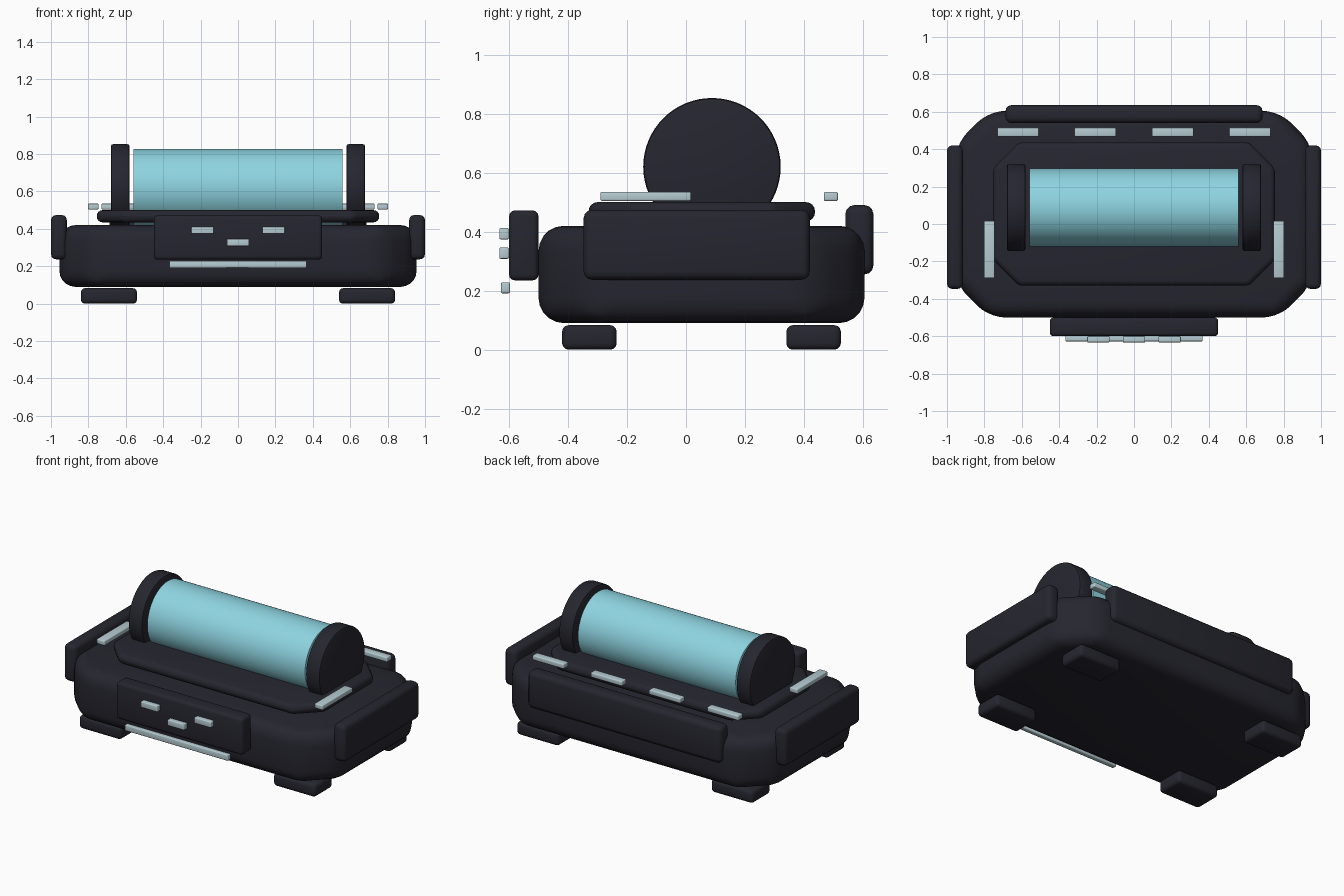
import bpy, bmesh, math

if "Cube" in bpy.data.objects:
    bpy.data.objects.remove(bpy.data.objects["Cube"])


def material(name, rgb):
    m = bpy.data.materials.new(name)
    m.diffuse_color = (*rgb, 1)
    m.use_nodes = True
    m.node_tree.nodes["Principled BSDF"].inputs["Base Color"].default_value = m.diffuse_color
    return m


DARK = material("dark casing", (0.019, 0.019, 0.029))
CYAN = material("cyan glass", (0.27, 0.66, 0.75))
PALE = material("pale trim", (0.46, 0.60, 0.64))


def finish(bm, name, mat, bevel, segments):
    """Round the hard edges, then make a smooth-shaded object."""
    bm.normal_update()
    if bevel:
        edges = [e for e in bm.edges if e.calc_face_angle(0) > math.radians(25)]
        bmesh.ops.bevel(bm, geom=edges, offset=bevel, segments=segments,
                        profile=0.5, affect='EDGES', clamp_overlap=True)
    bmesh.ops.recalc_face_normals(bm, faces=bm.faces)
    me = bpy.data.meshes.new(name)
    bm.to_mesh(me)
    bm.free()
    me.materials.append(mat)
    ob = bpy.data.objects.new(name, me)
    bpy.context.collection.objects.link(ob)
    bpy.ops.object.select_all(action='DESELECT')
    ob.select_set(True)
    bpy.context.view_layer.objects.active = ob
    bpy.ops.object.shade_smooth_by_angle(angle=math.radians(35))
    return ob


def block(name, mat, xs, ys, zs, bevel=0.0, chamfer=0.0, segments=3):
    """Box between limits; chamfer cuts its four upright corners."""
    (x0, x1), (y0, y1), (z0, z1), c = xs, ys, zs, chamfer
    if c:
        outline = [(x0 + c, y0), (x1 - c, y0), (x1, y0 + c), (x1, y1 - c),
                   (x1 - c, y1), (x0 + c, y1), (x0, y1 - c), (x0, y0 + c)]
    else:
        outline = [(x0, y0), (x1, y0), (x1, y1), (x0, y1)]
    bm = bmesh.new()
    low = bm.faces.new([bm.verts.new((x, y, z0)) for x, y in outline])
    grown = bmesh.ops.extrude_face_region(bm, geom=[low], use_keep_orig=True)
    for v in grown["geom"]:
        if isinstance(v, bmesh.types.BMVert):
            v.co.z = z1
    bmesh.ops.recalc_face_normals(bm, faces=bm.faces)
    return finish(bm, name, mat, bevel, segments)


def drum(name, mat, x0, x1, radius, bevel=0.0):
    """Cylinder lying along x on the roller axis."""
    bm = bmesh.new()
    bmesh.ops.create_cone(bm, cap_ends=True, segments=64, radius1=radius,
                          radius2=radius, depth=x1 - x0)
    for v in bm.verts:
        x, y, z = v.co
        v.co = ((x0 + x1) / 2 + z, 0.088 + y, 0.62 + x)
    bmesh.ops.recalc_face_normals(bm, faces=bm.faces)
    return finish(bm, name, mat, bevel, 2)


# Main casing and raised deck
block("body", DARK, (-0.955, 0.955), (-0.5, 0.605), (0.09, 0.42), 0.085, 0.18, 5)
block("deck", DARK, (-0.755, 0.755), (-0.33, 0.437), (0.435, 0.5), 0.03, 0.14, 4)

# Glass roller with end discs
drum("glass_roller", CYAN, -0.56, 0.56, 0.208)

# Front and back panels
block("front_panel", DARK, (-0.45, 0.45), (-0.6, -0.5), (0.235, 0.472), 0.02)
block("back_panel", DARK, (-0.687, 0.687), (0.54, 0.635), (0.255, 0.49), 0.03)

# Front trim
block("front_bar", PALE, (-0.367, 0.367), (-0.627, -0.597), (0.191, 0.228), 0.005)
for i, (x, z) in enumerate([(-0.19, 0.393), (0, 0.327), (0.19, 0.393)]):
    block(f"front_button_{i}", PALE, (x - 0.06, x + 0.06), (-0.633, -0.6),
          (z - 0.019, z + 0.019), 0.005)

# Row of markers along the back of the top
for i, x in enumerate((-0.62, -0.207, 0.207, 0.62)):
    block(f"top_marker_{i}", PALE, (x - 0.111, x + 0.111), (0.467, 0.515),
          (0.504, 0.535), 0.006)

# Parts repeated left and right
for side, s in (("left", -1), ("right", 1)):
    def span(a, b):
        return tuple(sorted((s * a, s * b)))

    drum(f"{side}_end_disc", DARK, *span(0.58, 0.68), 0.233, 0.012)
    block(f"{side}_side_panel", DARK, span(0.915, 1.0), (-0.347, 0.42),
          (0.237, 0.474), 0.028)
    block(f"{side}_top_strip", PALE, span(0.745, 0.803), (-0.29, 0.017),
          (0.504, 0.535), 0.006)
    for end, ys in (("front", (-0.42, -0.235)), ("back", (0.34, 0.525))):
        block(f"{end}_{side}_foot", DARK, span(0.54, 0.84), ys, (0, 0.083), 0.022)
